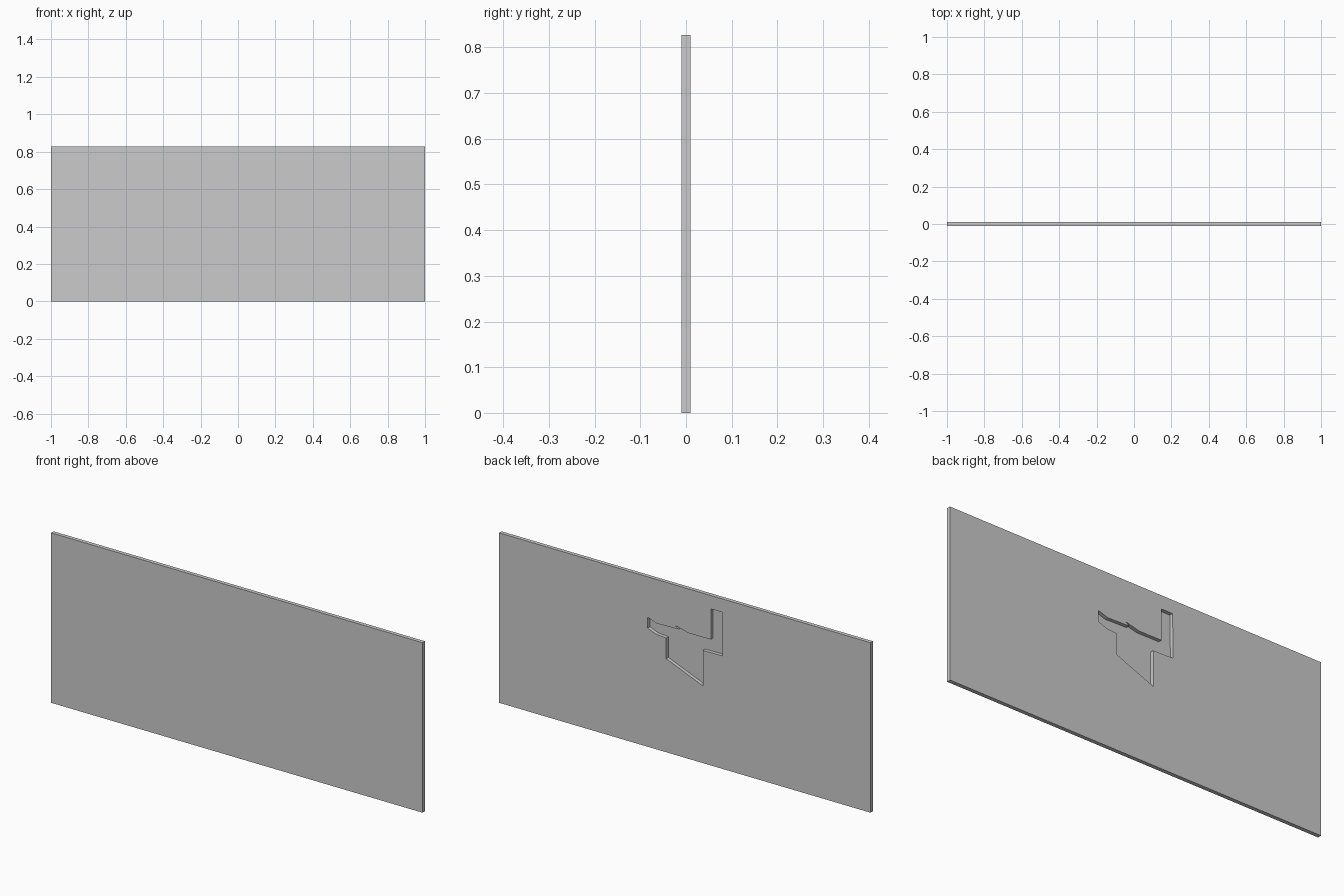
import bpy, bmesh

if "Cube" in bpy.data.objects:
    bpy.data.objects.remove(bpy.data.objects["Cube"])

W, H, T = 2.0, 0.827, 0.019   # panel size
DEPTH = 0.0175                # recess depth from the back face


def prism(name, outline, y0, y1):
    """Extrude an x-z outline from y0 to y1."""
    bm = bmesh.new()
    face = bm.faces.new([bm.verts.new((x, y0, z)) for x, z in outline])
    ext = bmesh.ops.extrude_face_region(bm, geom=[face])
    for v in ext["geom"]:
        if isinstance(v, bmesh.types.BMVert):
            v.co.y = y1
    bmesh.ops.recalc_face_normals(bm, faces=bm.faces)
    mesh = bpy.data.meshes.new(name)
    bm.to_mesh(mesh)
    bm.free()
    obj = bpy.data.objects.new(name, mesh)
    bpy.context.collection.objects.link(obj)
    return obj


# Thin upright panel
panel = prism("panel", [(-W/2, 0), (W/2, 0), (W/2, H), (-W/2, H)], -T/2, T/2)

# Irregular recess in the back face
outline = [
    (0.20, 0.63), (0.20, 0.577), (0.155, 0.56), (0.10, 0.556),
    (0.10, 0.455), (-0.097, 0.376), (-0.097, 0.548), (-0.203, 0.55),
    (-0.20, 0.762), (-0.14, 0.762), (-0.14, 0.613), (-0.022, 0.612),
    (0.053, 0.63), (0.034, 0.616), (0.15, 0.613),
]
cutter = prism("recess_cutter", outline, T/2 - DEPTH, T/2 + 0.05)
cutter.hide_render = True

mod = panel.modifiers.new("recess", 'BOOLEAN')
mod.operation = 'DIFFERENCE'
mod.solver = 'EXACT'
mod.object = cutter

# Apply the cut and drop the helper
bpy.context.view_layer.objects.active = panel
panel.select_set(True)
bpy.ops.object.modifier_apply(modifier=mod.name)
bpy.data.objects.remove(cutter)
